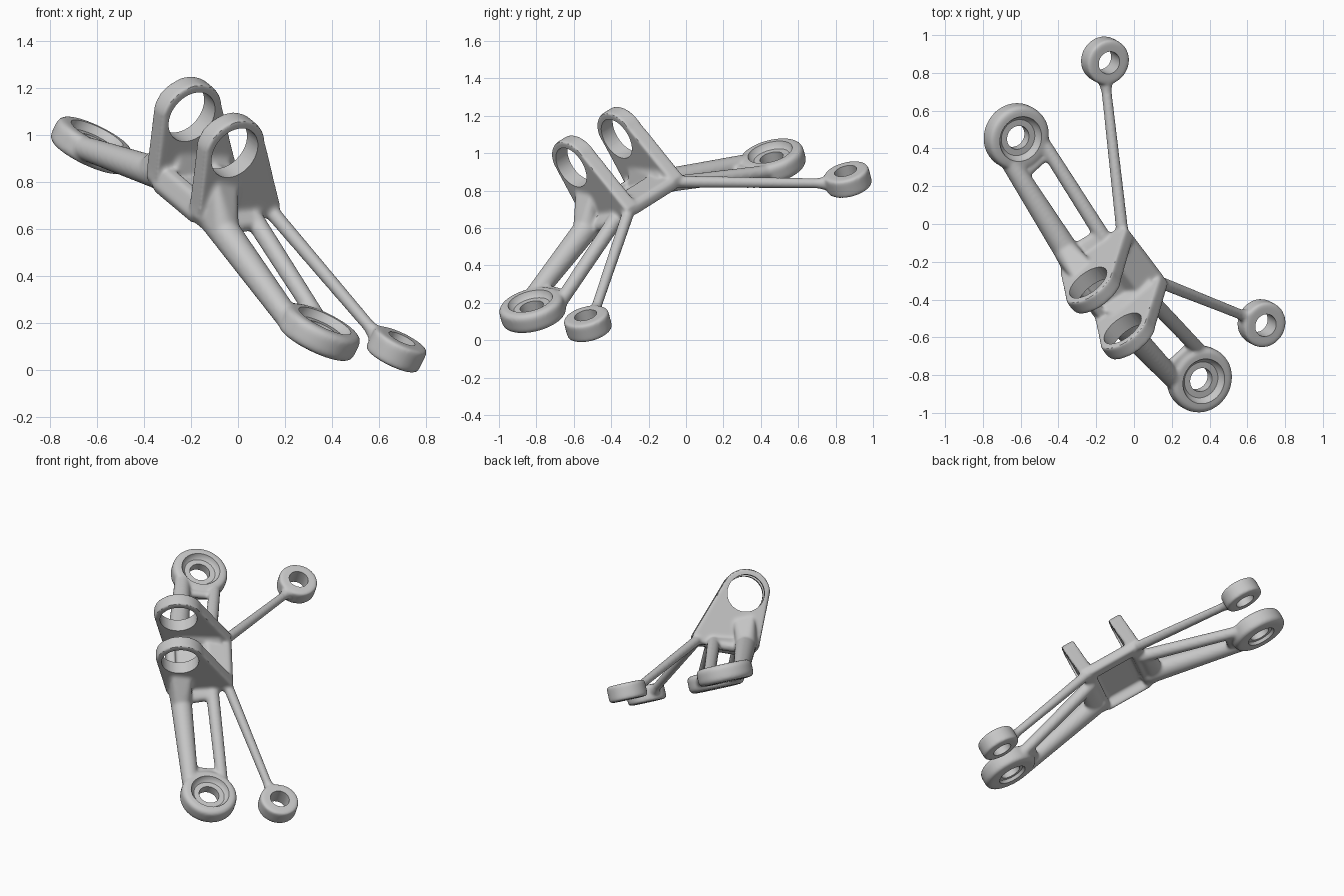
import bpy, bmesh
from math import sin, cos, pi
from mathutils import Vector, Matrix

cube = bpy.data.objects.get("Cube")
if cube:
    bpy.data.objects.remove(cube)

# Bracket frame: u along the span, v across towards the thin struts, w along the bolts
u = Vector((.537, -.713, -.45)).normalized()
v = Vector((.73, .664, -.178))
v = (v - u * v.dot(u)).normalized()
w = u.cross(v)
frame = Matrix((u, v, w)).transposed().to_4x4()
frame.translation = (-.138, -.179, .56)

grey = bpy.data.materials.new("cast_grey")
grey.use_nodes = True
colour = (.57, .57, .57, 1)
grey.diffuse_color = colour
grey.node_tree.nodes["Principled BSDF"].inputs["Base Color"].default_value = colour


def finish(bm, name):
    """Turn a bmesh in bracket coordinates into a placed object."""
    bmesh.ops.recalc_face_normals(bm, faces=bm.faces)
    mesh = bpy.data.meshes.new(name)
    bm.to_mesh(mesh)
    bm.free()
    mesh.materials.append(grey)
    ob = bpy.data.objects.new(name, mesh)
    ob.matrix_world = frame
    bpy.context.collection.objects.link(ob)
    return ob


def merge(target, bm):
    """Move a finished bmesh into the target."""
    bmesh.ops.recalc_face_normals(bm, faces=bm.faces)
    tmp = bpy.data.meshes.new("part")
    bm.to_mesh(tmp)
    bm.free()
    target.from_mesh(tmp)
    bpy.data.meshes.remove(tmp)


def hull(target, balls):
    """Add the convex hull of spheres given as (u, v, w, radius)."""
    bm = bmesh.new()
    for *centre, r in balls:
        bmesh.ops.create_icosphere(bm, subdivisions=3, radius=r,
                                   matrix=Matrix.Translation(centre))
    res = bmesh.ops.convex_hull(bm, input=bm.verts)
    inner = [g for g in res["geom_interior"] if isinstance(g, bmesh.types.BMVert)]
    bmesh.ops.delete(bm, geom=inner, context="VERTS")
    loose = [x for x in bm.verts if not x.link_faces]
    bmesh.ops.delete(bm, geom=loose, context="VERTS")
    merge(target, bm)


def prism(target, outline, u0, u1, bevel=0):
    """Extrude a (v, w) outline along u, rounding its rims by the bevel."""
    bm = bmesh.new()
    ends = [[bm.verts.new((x, a, b)) for a, b in outline] for x in (u0, u1)]
    caps = [bm.faces.new(ends[0][::-1]), bm.faces.new(ends[1])]
    n = len(outline)
    for i in range(n):
        j = (i + 1) % n
        bm.faces.new((ends[0][i], ends[0][j], ends[1][j], ends[1][i]))
    if bevel:
        rims = [e for f in caps for e in f.edges]
        bmesh.ops.bevel(bm, geom=rims, offset=bevel, segments=3, profile=.5,
                        affect="EDGES", clamp_overlap=True)
    merge(target, bm)


def lathe(target, profile, centre, steps=72):
    """Add a solid turned about the bolt axis from (radius, height), bottom to top."""
    bm = bmesh.new()
    rings = [[bm.verts.new((centre[0] + r * cos(2 * pi * k / steps),
                            centre[1] + r * sin(2 * pi * k / steps), centre[2] + h))
              for k in range(steps)] for r, h in profile]
    bm.faces.new(rings[0][::-1])
    bm.faces.new(rings[-1])
    for a, b in zip(rings, rings[1:]):
        for k in range(steps):
            j = (k + 1) % steps
            bm.faces.new((a[k], a[j], b[j], b[k]))
    merge(target, bm)


def rounded(radius, half, bevel):
    """Outer wall of an eye, bottom to top, with round edges."""
    arc = [(bevel * cos(t * pi / 8), bevel * sin(t * pi / 8)) for t in range(5)]
    low = [(radius - bevel + c, -half + bevel - s) for c, s in arc[::-1]]
    return low + [(r, -h) for r, h in low[::-1]]


cast, cuts = bmesh.new(), bmesh.new()

# Lugs with a common pin bore
LUG_V, LUG_W, LUG_R, BORE_R = -.262, .472, .154, .117
crown = [(LUG_V + LUG_R * cos(a), LUG_W + LUG_R * sin(a))
         for a in [pi * (.20 + .85 * i / 30) for i in range(31)]]
lug_outline = crown + [(-.295, .18), (-.28, .14), (-.24, .105),
                       (.10, .225), (.125, .25), (.12, .29)]
bmesh.ops.create_cone(cuts, cap_ends=True, segments=72, radius1=BORE_R, radius2=BORE_R, depth=.6,
                      matrix=Matrix.Translation((0, LUG_V, LUG_W)) @ Matrix.Rotation(pi / 2, 4, "Y"))

# Eye outlines and the seats and holes cut into them
large_eye, small_eye = rounded(.177, .056, .03), rounded(.123, .053, .014)
large_cut = [(.092, -.09), (.092, -.056), (.085, -.036), (.064, -.035),
             (.064, .022), (.098, .022), (.114, .034), (.122, .056), (.122, .09)]
small_cut = [(.061, -.09), (.061, .09)]

for s, large_w, small_at in ((-1, -.008, (-.888, .626, .012)), (1, .005, (.896, .448, .012))):
    prism(cast, lug_outline, s * .127, s * .213, .015)
    large_at = (s * .897, 0, large_w)
    lathe(cast, large_eye, large_at)
    lathe(cuts, large_cut, large_at)
    lathe(cast, small_eye, small_at)
    lathe(cuts, small_cut, small_at)
    # Thick and slim bars with a web at each end of the slot
    hull(cast, [(s * .19, -.198, .17, .070), (s * .80, -.112, .003, .052)])
    hull(cast, [(s * .19, 0, .215, .042), (s * .80, .097, 0, .037)])
    hull(cast, [(s * .20, -.17, .155, .045), (s * .20, 0, .21, .04),
                (s * .24, -.165, .14, .035), (s * .24, 0, .20, .03)])
    hull(cast, [(s * .75, -.105, .01, .028), (s * .75, .095, .01, .028),
                (s * .71, -.10, .02, .025), (s * .71, .085, .02, .025)])
    # Gusset carrying the thick bar up the lug face
    hull(cast, [(s * .19, -.27, .32, .022), (s * .19, -.17, .32, .022),
                (s * .22, -.20, .17, .068), (s * .285, -.188, .145, .064)])
    # Fillet between lug and floor
    hull(cast, [(s * .14, -.22, .30, .012), (s * .14, .02, .335, .012),
                (s * .14, -.22, .19, .012), (s * .14, .05, .27, .012),
                (s * .105, -.22, .215, .012), (s * .105, .05, .29, .012)])
    # Thin strut flaring into its eye
    root, tip = Vector((s * .18, .09, .255)), Vector(small_at)
    near = tip + (root - tip).normalized() * .105
    near.z = .018
    far = near.lerp(root, .09)
    hull(cast, [(*root, .033), (*near, .027)])
    hull(cast, [(*near, .039), (*far, .026)])

# Floor between the lugs: raised sill, pockets above and below, and a low wall
prism(cast, [(.125, .235), (.125, .28), (.10, .303), (-.04, .305), (-.085, .25),
             (-.225, .20), (-.235, .235), (-.28, .215), (-.28, .13), (-.25, .10),
             (-.235, .105), (-.225, .165), (.05, .26), (.06, .212)], -.15, .15)

# Blend everything into one casting, then machine the bores
casting = finish(cast, "bracket_casting")
mod = casting.modifiers.new("blend", "REMESH")
mod.mode = "VOXEL"
mod.voxel_size = .0085
mod = casting.modifiers.new("fillet", "SMOOTH")
mod.factor, mod.iterations = .5, 12
cutter = finish(cuts, "bore_cutter")
cutter.hide_render = True
mod = casting.modifiers.new("bores", "BOOLEAN")
mod.operation, mod.object, mod.solver = "DIFFERENCE", cutter, "EXACT"
mod = casting.modifiers.new("clean_rims", "WELD")
mod.merge_threshold = .0015

# Bake the casting, drop the cutter and shade smooth
bpy.context.view_layer.update()
graph = bpy.context.evaluated_depsgraph_get()
baked = bpy.data.meshes.new_from_object(casting.evaluated_get(graph))
casting.modifiers.clear()
casting.data = baked
bpy.data.objects.remove(cutter)
baked.materials.clear()
baked.materials.append(grey)
for p in baked.polygons:
    p.material_index = 0
bpy.ops.object.select_all(action="DESELECT")
casting.select_set(True)
bpy.context.view_layer.objects.active = casting
bpy.ops.object.shade_smooth_by_angle(angle=.6)
